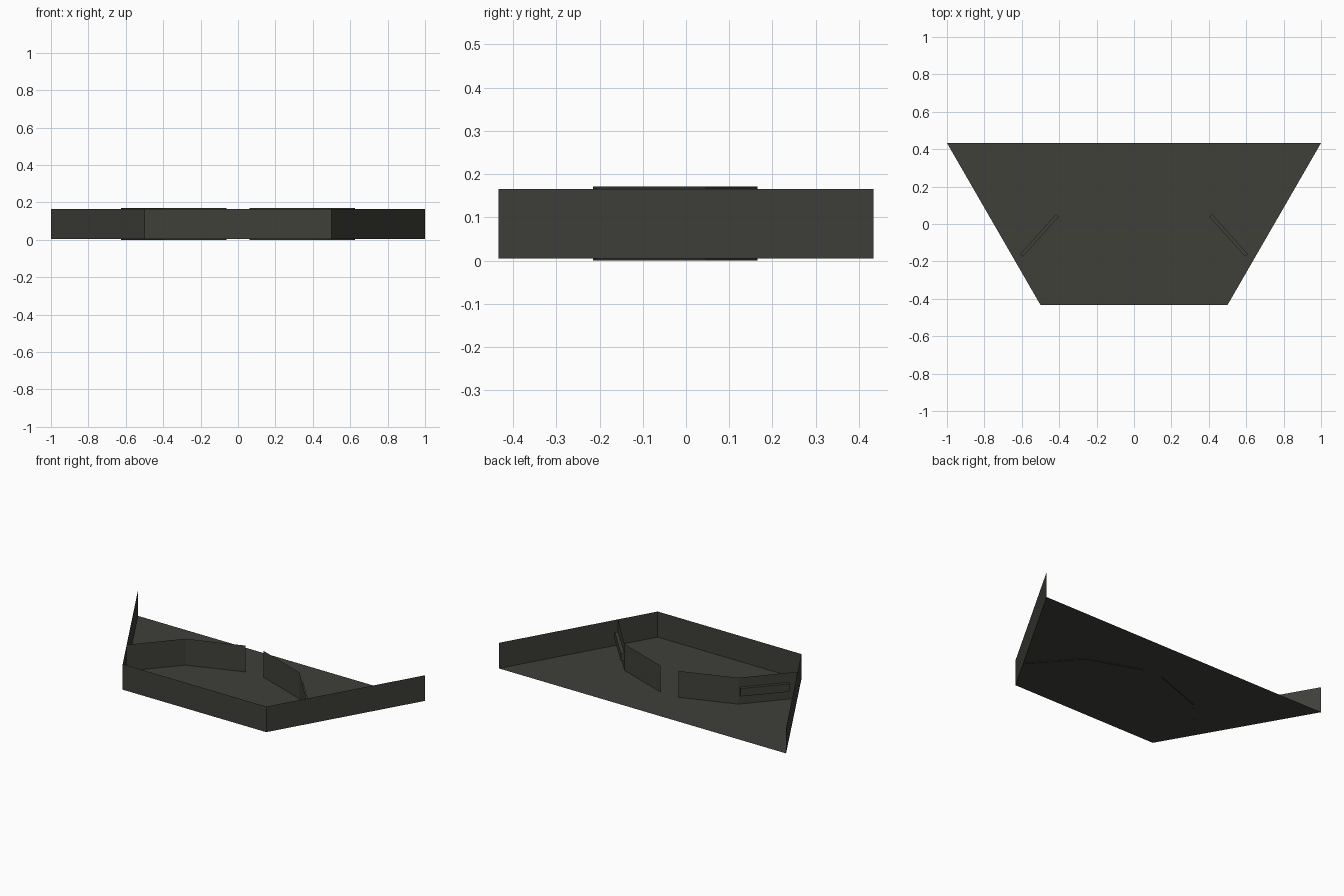
import bpy, bmesh, math
from mathutils import Matrix

if "Cube" in bpy.data.objects:
    bpy.data.objects.remove(bpy.data.objects["Cube"])

mat = bpy.data.materials.new("dark_olive_grey")
mat.diffuse_color = (0.05, 0.05, 0.042, 1)
mat.use_nodes = True
mat.node_tree.nodes["Principled BSDF"].inputs["Base Color"].default_value = mat.diffuse_color

FLOOR, TOP = 0.005, 0.166


def finish(name, bm):
    mesh = bpy.data.meshes.new(name)
    bm.to_mesh(mesh)
    bm.free()
    mesh.materials.append(mat)
    obj = bpy.data.objects.new(name, mesh)
    bpy.context.collection.objects.link(obj)
    return obj


def sheet_wall(name, path, z0, z1):
    """Thin upright sheet following a plan path."""
    bm = bmesh.new()
    low = [bm.verts.new((x, y, z0)) for x, y in path]
    high = [bm.verts.new((x, y, z1)) for x, y in path]
    for i in range(len(path) - 1):
        bm.faces.new((low[i], low[i + 1], high[i + 1], high[i]))
    return finish(name, bm)


# half-hexagon tray: floor and three outer walls, open at the back
h = math.sqrt(3) / 4
outline = [(-1, h), (-0.5, -h), (0.5, -h), (1, h)]
bm = bmesh.new()
bm.faces.new([bm.verts.new((x, y, FLOOR)) for x, y in outline])
finish("floor", bm)
sheet_wall("outer_wall", outline, FLOOR, TOP)

for side, s in (("left", -1), ("right", 1)):
    # bent inner partition, reaching slightly past the floor and wall top
    path = [(s * 0.625, -0.215), (s * 0.397, 0.044), (s * 0.062, 0.165)]
    sheet_wall(side + "_partition", path if s < 0 else path[::-1], 0, 0.171)

    # slim panel set through the partition
    a, b = (s * 0.602, -0.168), (s * 0.41, 0.045)
    length = math.dist(a, b)
    angle = math.atan2(b[1] - a[1], b[0] - a[0])
    bm = bmesh.new()
    bmesh.ops.create_cube(bm, size=1, matrix=Matrix.Translation(
        ((a[0] + b[0]) / 2, (a[1] + b[1]) / 2, 0.087))
        @ Matrix.Rotation(angle, 4, 'Z')
        @ Matrix.Diagonal((length, 0.02, 0.05, 1)))
    finish(side + "_panel", bm)
